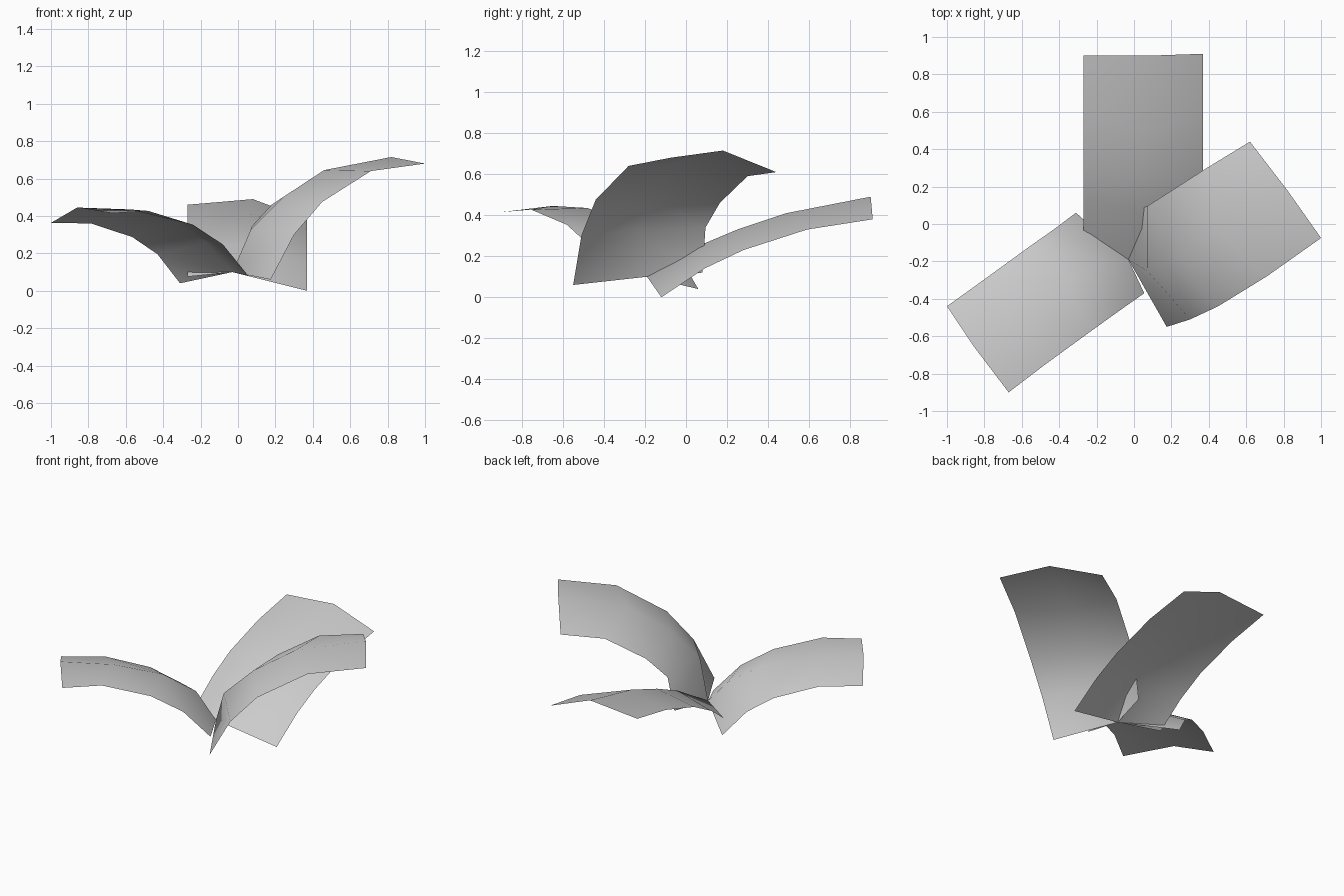
import bpy
import bmesh

cube = bpy.data.objects.get("Cube")
if cube:
    bpy.data.objects.remove(cube, do_unlink=True)

grey = bpy.data.materials.new("light grey")
grey.use_nodes = True
colour = (0.6, 0.6, 0.6, 1)
grey.diffuse_color = colour
grey.node_tree.nodes["Principled BSDF"].inputs["Base Color"].default_value = colour

ROOT = (-0.03, -0.19, 0.10)  # point where all leaves meet


def leaf(name, left, rib, right):
    """Loft a curved sheet through its left edge, raised centre rib and right edge."""
    bm = bmesh.new()
    rows = [[bm.verts.new(p) for p in row] for row in zip(left, [ROOT] + rib, right)]
    for a, b in zip(rows, rows[1:]):
        for i in range(2):
            bm.faces.new((a[i], a[i + 1], b[i + 1], b[i])).smooth = True
    mesh = bpy.data.meshes.new(name)
    bm.to_mesh(mesh)
    bm.free()
    mesh.materials.append(grey)
    obj = bpy.data.objects.new(name, mesh)
    bpy.context.collection.objects.link(obj)
    return obj


# Leaf pointing straight back
leaf("back_leaf",
     left=[(-0.27, -0.07, 0.075), (-0.27, 0.12, 0.215), (-0.27, 0.30, 0.31),
           (-0.27, 0.60, 0.405), (-0.27, 0.90, 0.46)],
     rib=[(0.02, 0.06, 0.25), (0.04, 0.25, 0.33), (0.06, 0.49, 0.41), (0.08, 0.90, 0.49)],
     right=[(0.37, -0.12, 0.0), (0.37, 0.09, 0.14), (0.37, 0.28, 0.23),
            (0.37, 0.59, 0.33), (0.37, 0.91, 0.38)])

# Low leaf pointing to the front, towards -x
leaf("low_front_leaf",
     left=[(0.055, -0.37, 0.08), (-0.08, -0.465, 0.247), (-0.24, -0.58, 0.353),
           (-0.48, -0.755, 0.427), (-0.67, -0.90, 0.415)],
     rib=[(-0.17, -0.20, 0.26), (-0.34, -0.31, 0.37), (-0.58, -0.48, 0.435),
          (-0.86, -0.65, 0.445)],
     right=[(-0.31, 0.06, 0.04), (-0.43, -0.03, 0.195), (-0.565, -0.125, 0.287),
            (-0.785, -0.285, 0.36), (-1.0, -0.44, 0.363)])

# Tall leaf pointing to +x
leaf("tall_side_leaf",
     left=[(0.03, 0.08, 0.12), (0.07, 0.095, 0.34), (0.18, 0.165, 0.46),
           (0.39, 0.30, 0.59), (0.62, 0.44, 0.61)],
     rib=[(0.07, -0.25, 0.33), (0.24, -0.18, 0.50), (0.46, -0.05, 0.645),
          (0.82, 0.18, 0.715)],
     right=[(0.175, -0.55, 0.06), (0.30, -0.51, 0.30), (0.45, -0.44, 0.475),
            (0.71, -0.28, 0.64), (1.0, -0.075, 0.68)])
